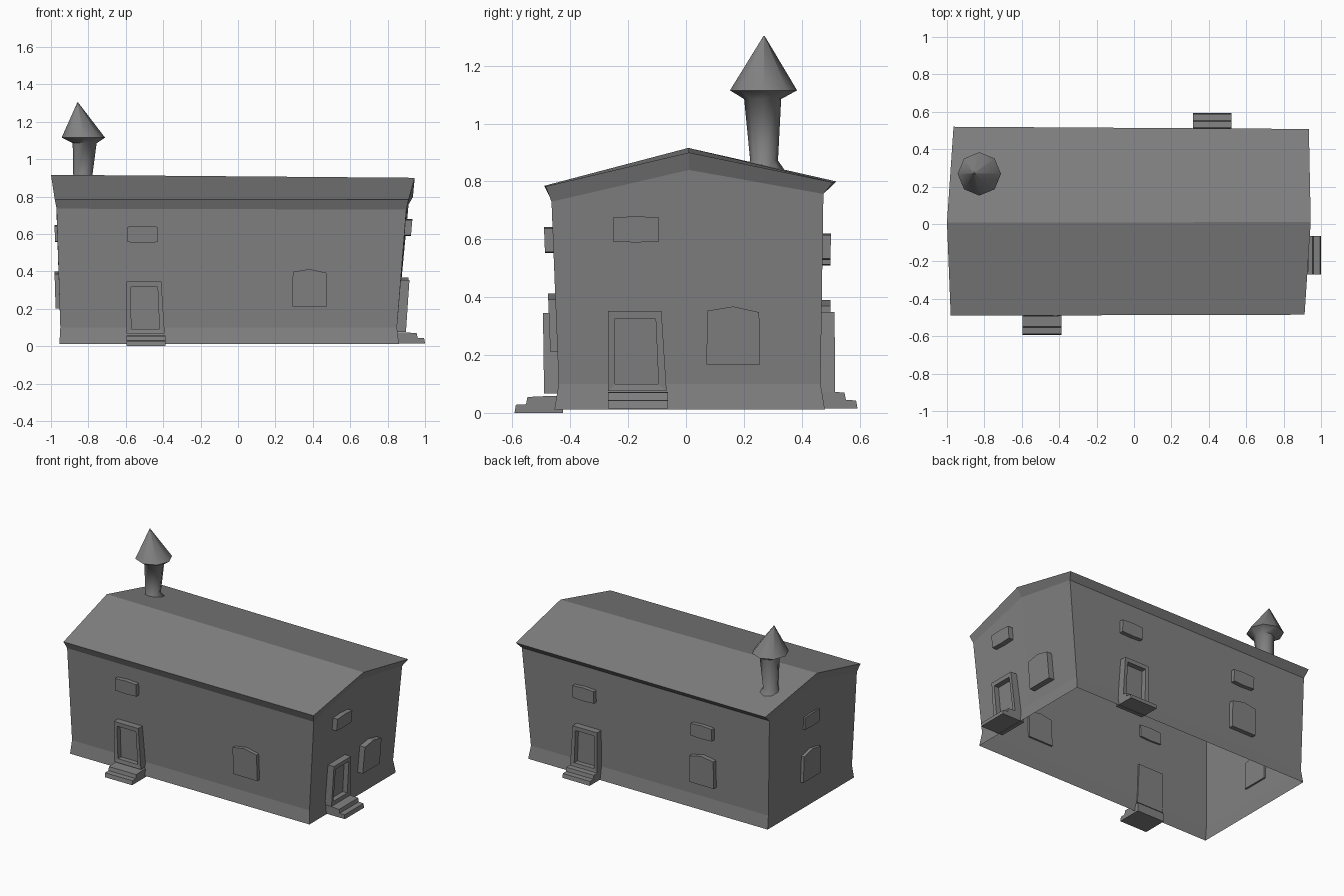
import bpy, bmesh, math
from mathutils import Vector

if "Cube" in bpy.data.objects:
    bpy.data.objects.remove(bpy.data.objects["Cube"])

grey = bpy.data.materials.new("stone grey")
grey.diffuse_color = (0.22, 0.22, 0.22, 1)
grey.use_nodes = True
grey.node_tree.nodes["Principled BSDF"].inputs["Base Color"].default_value = grey.diffuse_color


def make(name, loops, cap_start=False, cap_end=False, extra=(), smooth=0):
    """Bridge matching closed loops of points into one mesh object."""
    bm = bmesh.new()
    rings = [[bm.verts.new(p) for p in loop] for loop in loops]
    for a, b in zip(rings, rings[1:]):
        n = len(a)
        for i in range(n):
            bm.faces.new((a[i], a[(i + 1) % n], b[(i + 1) % n], b[i]))
    if cap_start:
        bm.faces.new(rings[0][::-1])
    if cap_end:
        bm.faces.new(rings[-1])
    for idx in extra:
        bm.faces.new([rings[-1][i] for i in idx])
    bmesh.ops.recalc_face_normals(bm, faces=bm.faces)
    me = bpy.data.meshes.new(name)
    bm.to_mesh(me)
    bm.free()
    me.materials.append(grey)
    ob = bpy.data.objects.new(name, me)
    bpy.context.collection.objects.link(ob)
    if smooth:
        bpy.context.view_layer.objects.active = ob
        ob.select_set(True)
        bpy.ops.object.shade_smooth_by_angle(angle=math.radians(smooth))
        ob.select_set(False)
    return ob


# House shell: flared foot, walls leaning outward, gables; open underneath
# Each level: z, then distance of the left, right, front and back wall
LEVELS = [(0.012, .955, .86, .455, .48), (0.10, .95, .85, .44, .465),
          (0.745, .97, .905, .465, .475)]


def ring(z, l, r, f, b):
    return [(-l, -f, z), (r, -f, z), (r, 0.01, z), (r, b, z), (-l, b, z), (-l, 0.01, z)]


wall_top = [(-.97, -.465, .735), (.90, -.465, .73), (.912, .01, .84),
            (.912, .475, .757), (-.965, .475, .757), (-.975, .01, .855)]
make("house_walls", [ring(*LEVELS[0]), ring(*LEVELS[1]), wall_top])

# Roof: sloping underside out to the eaves, then two flat slopes
eaves = [(-.98, -.49, .785), (.912, -.485, .783), (.945, .01, .90),
         (.935, .508, .797), (-.965, .52, .80), (-1.0, .008, .916)]
make("roof", [wall_top, eaves], extra=[(0, 1, 2, 5), (5, 2, 3, 4)])

# Walls as local frames: along-wall axis, outward axis, column in LEVELS
SIDES = {"front": (Vector((1, 0, 0)), Vector((0, -1, 0)), 3),
         "right": (Vector((0, 1, 0)), Vector((1, 0, 0)), 2),
         "back": (Vector((1, 0, 0)), Vector((0, 1, 0)), 4),
         "left": (Vector((0, 1, 0)), Vector((-1, 0, 0)), 1)}


def on_wall(side, u, z, d):
    """Point at u along the wall and height z, d out from its sloped face."""
    along, out, col = SIDES[side]
    lo, hi = (LEVELS[1], LEVELS[2]) if z > LEVELS[1][0] else (LEVELS[0], LEVELS[1])
    t = (z - lo[0]) / (hi[0] - lo[0])
    w = lo[col] + t * (hi[col] - lo[col])
    return along * u + out * (w + d) + Vector((0, 0, z))


def plate(name, side, outline, p):
    make(name, [[on_wall(side, u, z, d) for u, z in outline] for d in (-.012, p)],
         True, True)


def small_window(side, u, z, p, i=""):
    plate(f"{side}_small_window{i}", side,
          [(u - .08, z - .042), (u, z - .046), (u + .08, z - .042),
           (u + .08, z + .04), (u, z + .045), (u - .08, z + .04)], p)


def large_window(side, u, z, p):
    plate(f"{side}_large_window", side,
          [(u - .092, z), (u + .092, z), (u + .09, z + .18),
           (u, z + .2), (u - .09, z + .185)], p)


def door(side, u, z):
    outer = [(u - .1, z), (u + .103, z), (u + .085, z + .278), (u - .1, z + .278)]
    inner = [(u - .075, z + .025), (u + .075, z + .025),
             (u + .065, z + .25), (u - .078, z + .25)]
    # Frame with recessed door panel
    make(f"{side}_door", [[on_wall(side, a, b, d) for a, b in loop] for loop, d in
                          ((outer, -.012), (outer, .045), (inner, .045), (inner, .01))],
         True, True)
    # Two doorsteps from a stair profile
    along, out, col = SIDES[side]
    foot = LEVELS[0][col]
    base = 0 if side == "front" else .015
    reach = .14 if side == "right" else .593 - foot
    stair = [(-.03, base), (reach, base), (reach - .005, base + .028),
             (reach - .04, base + .03), (reach - .045, base + .055),
             (.03, base + .058), (-.03, base + .058)]
    make(f"{side}_doorsteps", [[along * a + out * (foot + d) + Vector((0, 0, h))
                                for d, h in stair] for a in (u - .1, u + .107)],
         True, True)


# Doors
door("front", -.495, .067)
door("right", -.17, .075)
door("back", .415, .07)

# Windows
small_window("front", -.51, .598, .03)
large_window("front", .383, .212, .025)
small_window("right", -.173, .635, .033)
large_window("right", .163, .168, .04)
small_window("back", .43, .575, .028, "_1")
small_window("back", -.465, .555, .028, "_2")
large_window("back", -.465, .19, .03)
small_window("left", .03, .602, .014)
large_window("left", .03, .2, .022)

# Chimney: eight-sided, tapered, with a leaning conical cap
sections = [(-.825, .27, .82, .085), (-.832, .27, .872, .048), (-.82, .265, 1.085, .064),
            (-.827, .268, 1.115, .116), (-.857, .27, 1.303, .002)]
make("chimney", [[(x + r * math.cos(k * math.pi / 4), y + r * math.sin(k * math.pi / 4), z)
                  for k in range(8)] for x, y, z, r in sections], False, True, smooth=50)
